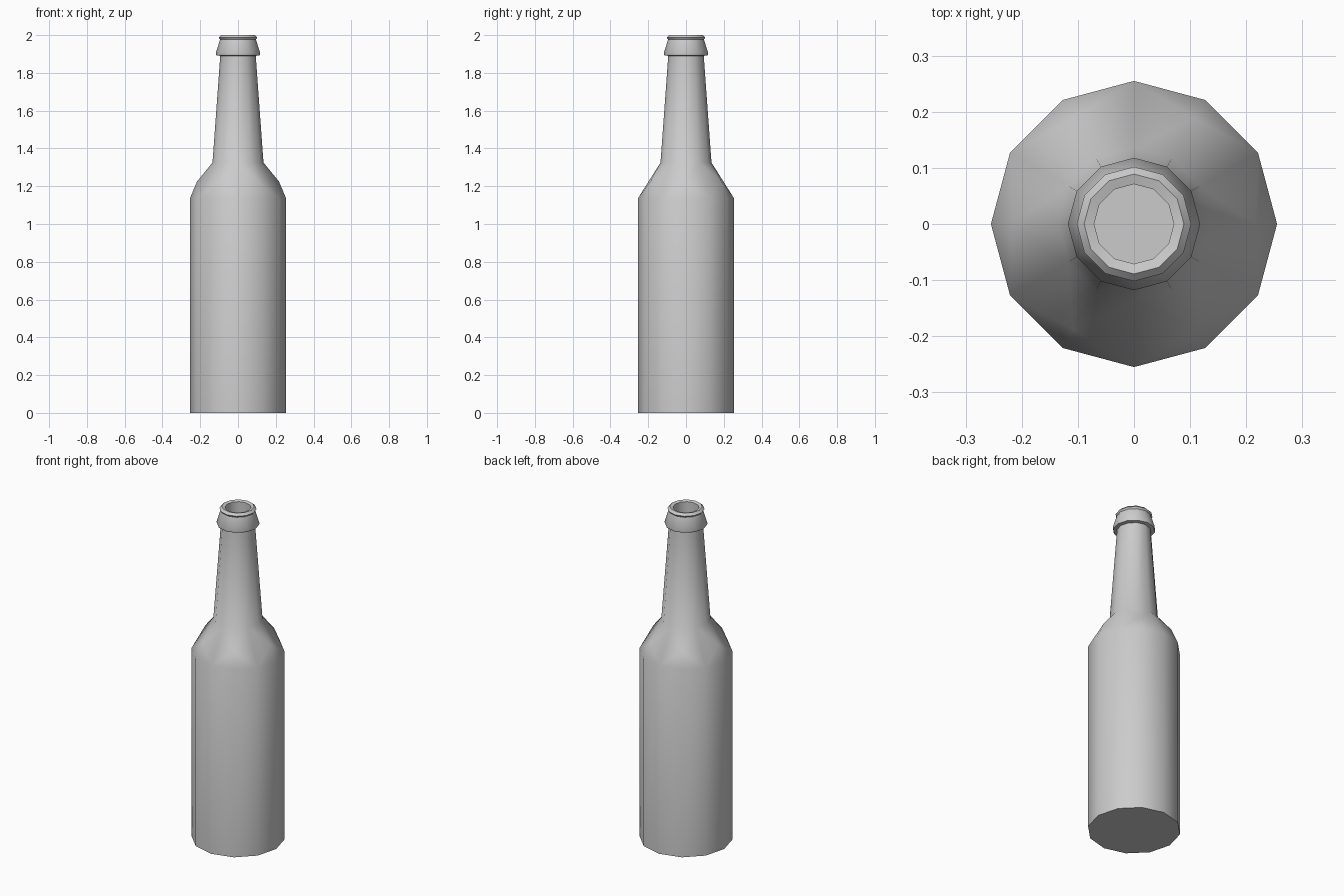
import bpy
import bmesh
from math import cos, sin, tau, radians

SIDES = 12

cube = bpy.data.objects.get("Cube")
if cube:
    bpy.data.objects.remove(cube)

# Single glass colour
grey = (0.6, 0.6, 0.6, 1)
glass = bpy.data.materials.new("grey glass")
glass.use_nodes = True
glass.diffuse_color = grey
glass.node_tree.nodes["Principled BSDF"].inputs["Base Color"].default_value = grey


def point(bm, r, z, i):
    a = tau * i / SIDES
    return bm.verts.new((r * cos(a), r * sin(a), z))


def ring(bm, r, z):
    return [point(bm, r, z, i) for i in range(SIDES)]


def bridge(bm, low, high):
    for i in range(SIDES):
        j = (i + 1) % SIDES
        bm.faces.new((low[i], low[j], high[j], high[i]))


def lathe(bm, profile):
    rings = [ring(bm, r, z) for r, z in profile]
    for low, high in zip(rings, rings[1:]):
        bridge(bm, low, high)
    return rings


bm = bmesh.new()

# Body, closed underneath
body = lathe(bm, [(0.255, 0), (0.255, 1.135)])
bm.faces.new(body[0][::-1])

# Neck, flared collar, lip and mouth
neck = lathe(bm, [(0.135, 1.325), (0.094, 1.89), (0.115, 1.893), (0.118, 1.903),
                  (0.095, 1.977), (0.102, 1.987), (0.089, 2.0),
                  (0.071, 1.995), (0.071, 1.88)])
bm.faces.new(neck[-1])

# Shoulder, with a raised point on every second rib
low, high = body[-1], neck[0]
for i in range(0, SIDES, 2):
    mid = point(bm, 0.217, 1.225, i)
    j, k = (i + 1) % SIDES, i - 1
    loop = [low[k], low[i], low[j], high[j], high[i], high[k]]
    for n in range(6):
        bm.faces.new((loop[n], loop[(n + 1) % 6], mid))

bmesh.ops.recalc_face_normals(bm, faces=bm.faces)
mesh = bpy.data.meshes.new("bottle")
bm.to_mesh(mesh)
bm.free()
mesh.materials.append(glass)
bottle = bpy.data.objects.new("bottle", mesh)
bpy.context.collection.objects.link(bottle)

# Smooth sides with sharp base and collar edges
bpy.ops.object.select_all(action='DESELECT')
bottle.select_set(True)
bpy.context.view_layer.objects.active = bottle
bpy.ops.object.shade_smooth_by_angle(angle=radians(40))
